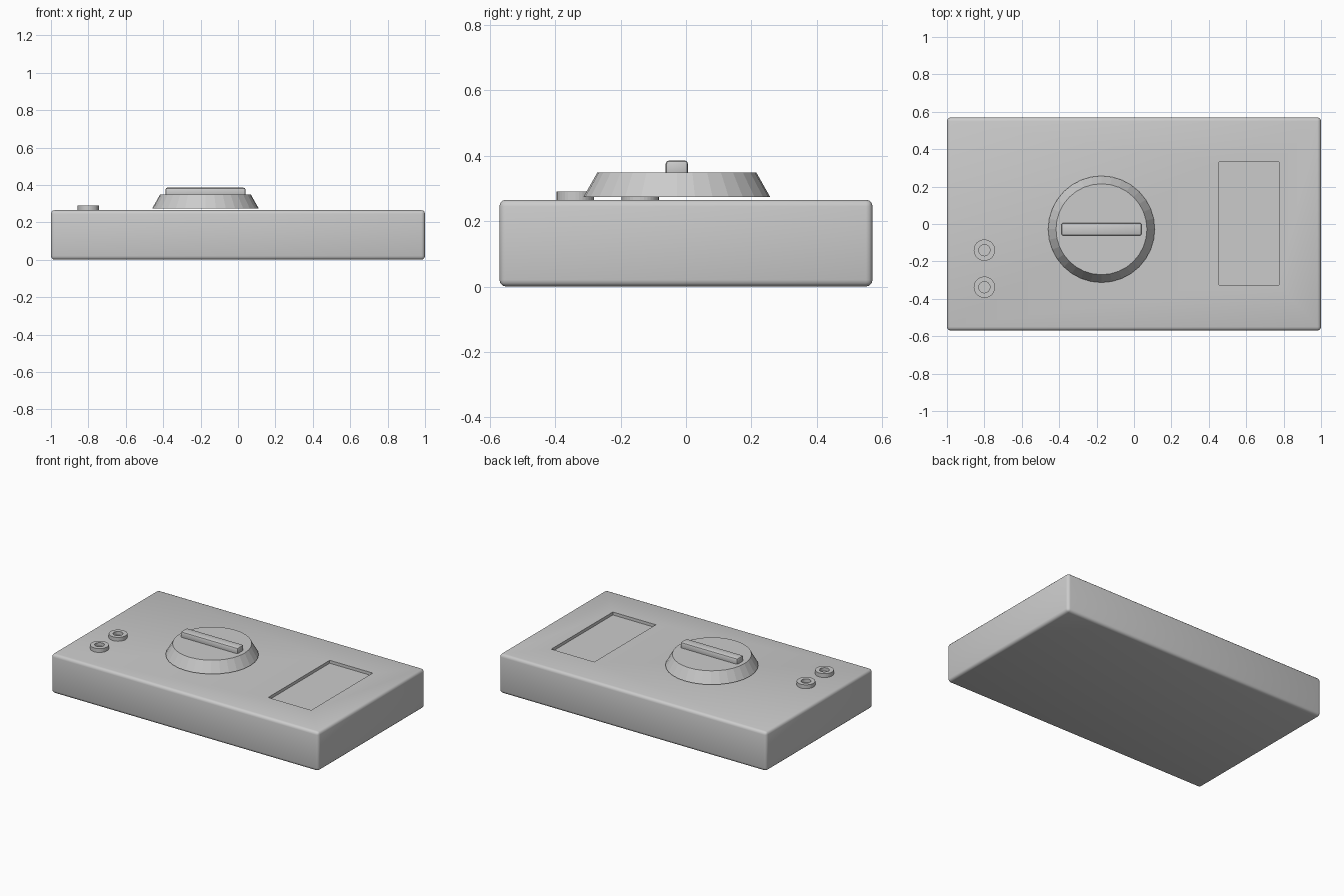
import bpy, bmesh, math

if "Cube" in bpy.data.objects:
    bpy.data.objects.remove(bpy.data.objects["Cube"])


def box(name, x0, x1, y0, y1, z0, z1, bevel=0.0, segments=3):
    bpy.ops.mesh.primitive_cube_add(size=1, location=((x0 + x1) / 2, (y0 + y1) / 2, (z0 + z1) / 2))
    ob = bpy.context.object
    ob.name = name
    ob.scale = (x1 - x0, y1 - y0, z1 - z0)
    bpy.ops.object.transform_apply(location=False, rotation=False, scale=True)
    if bevel:
        mod = ob.modifiers.new("Bevel", 'BEVEL')
        mod.width, mod.segments = bevel, segments
        bpy.ops.object.modifier_apply(modifier="Bevel")
        bpy.ops.object.shade_smooth_by_angle(angle=math.radians(35))
    return ob


def lathe(name, location, profile, sides):
    """Spin a closed (radius, z) profile; radius 0 ends collapse to a cap."""
    bm = bmesh.new()
    rings = [[bm.verts.new((r * math.cos(2 * math.pi * i / sides),
                            r * math.sin(2 * math.pi * i / sides), z)) for i in range(sides)]
             for r, z in profile]
    for a, b in zip(rings, rings[1:]):
        for i in range(sides):
            j = (i + 1) % sides
            bm.faces.new((a[i], a[j], b[j], b[i]))
    bm.faces.new(rings[0][::-1])
    bm.faces.new(rings[-1])
    bmesh.ops.recalc_face_normals(bm, faces=bm.faces)
    me = bpy.data.meshes.new(name)
    bm.to_mesh(me)
    bm.free()
    ob = bpy.data.objects.new(name, me)
    ob.location = location
    bpy.context.collection.objects.link(ob)
    return ob


TOP = 0.265

# Case with rounded edges and a sunken display window
body = box("case", -1, 1, -0.57, 0.57, 0, TOP, 0.02)
cutter = box("window_cutter", 0.454, 0.776, -0.326, 0.332, TOP - 0.02, TOP + 0.1)
cut = body.modifiers.new("Window", 'BOOLEAN')
cut.operation, cut.solver, cut.object = 'DIFFERENCE', 'EXACT', cutter
bpy.context.view_layer.objects.active = body
bpy.ops.object.modifier_apply(modifier="Window")
bpy.data.objects.remove(cutter)

# Selector dial with faceted flank, hovering just above the case
lathe("dial", (-0.174, -0.028, 0), [(0.285, 0.274), (0.243, 0.348)], 32)

# Grip bar across the dial
box("dial_grip", -0.388, 0.04, -0.062, 0.006, 0.335, 0.385, 0.01, 2)

# Two sockets, each a short collar with a blind hole
for i, y in enumerate((-0.14, -0.338)):
    lathe(f"socket_{i + 1}", (-0.8, y, 0),
          [(0.057, TOP - 0.005), (0.057, 0.291), (0.03, 0.291), (0.03, TOP + 0.003)], 32)
